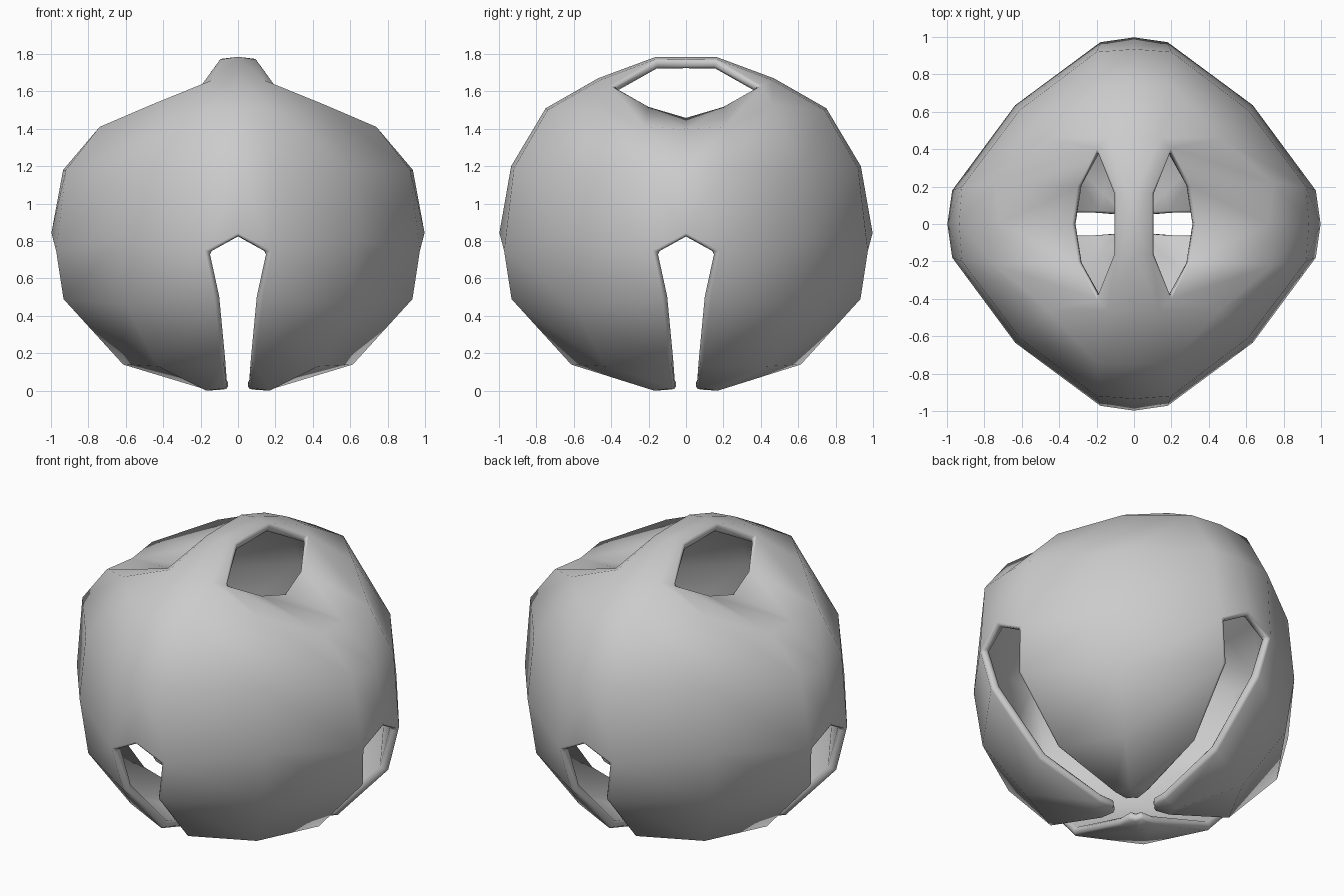
import bpy, bmesh

if "Cube" in bpy.data.objects:
    bpy.data.objects.remove(bpy.data.objects["Cube"])

# One quarter of the shell as rings from the bottom tip to the hanging loop.
# Columns: x axis, slit edge near x, diagonal, slit edge near y, y axis.
N = None
rings = [
    [N, (.10, .05, .01), (.085, .085, .005), (.05, .10, .01), N],
    [N, (.20, .06, .015), (.17, .17, .0), (.06, .20, .015), N],
    [N, (.62, .08, .14), (.43, .43, .13), (.08, .62, .14), N],
    [N, (.94, .12, .49), (.60, .60, .46), (.12, .94, .49), N],
    [(1, 0, .83), (.98, .17, .74), (.635, .635, .80), (.17, .98, .74), (0, 1, .83)],
    [(.935, 0, 1.18), (.92, .20, 1.18), (.61, .61, 1.18), (.20, .92, 1.19), (0, .935, 1.20)],
    [(.72, 0, 1.40), (.74, .22, 1.41), (.46, .46, 1.53), (.20, .74, 1.50), (0, .75, 1.51)],
    [(.32, 0, 1.46), (.29, .20, 1.52), (.20, .39, 1.635), (.14, .46, 1.66), (0, .47, 1.67)],
    [N, N, N, (.105, .16, 1.772), (0, .16, 1.785)],
    [N, N, N, (.105, 0, 1.772), (0, 0, 1.785)],
]

bm = bmesh.new()
grid = [[bm.verts.new(p) if p else N for p in ring] for ring in rings]
for lo, hi in zip(grid, grid[1:]):
    for c in range(4):
        quad = (lo[c], lo[c + 1], hi[c + 1], hi[c])
        if all(quad):
            bm.faces.new(quad)
# fillet where the hanging loop meets the shell
bm.faces.new((grid[7][2], grid[7][3], grid[8][3]))

mesh = bpy.data.meshes.new("bell_shell")
bm.to_mesh(mesh)
bm.free()
bell = bpy.data.objects.new("bell_shell", mesh)
bpy.context.collection.objects.link(bell)

# Mirror to four petals, give the metal thickness, soften the rims
mir = bell.modifiers.new("four_quarters", 'MIRROR')
mir.use_axis = (True, True, False)
mir.merge_threshold = .001
sol = bell.modifiers.new("thickness", 'SOLIDIFY')
sol.thickness = .05
sol.offset = -1
bev = bell.modifiers.new("soft_rims", 'BEVEL')
bev.width = .012
bev.segments = 1
bev.limit_method = 'ANGLE'
bev.angle_limit = 1.1
bev.harden_normals = False

bpy.context.view_layer.objects.active = bell
bell.select_set(True)
bpy.ops.object.shade_smooth()
